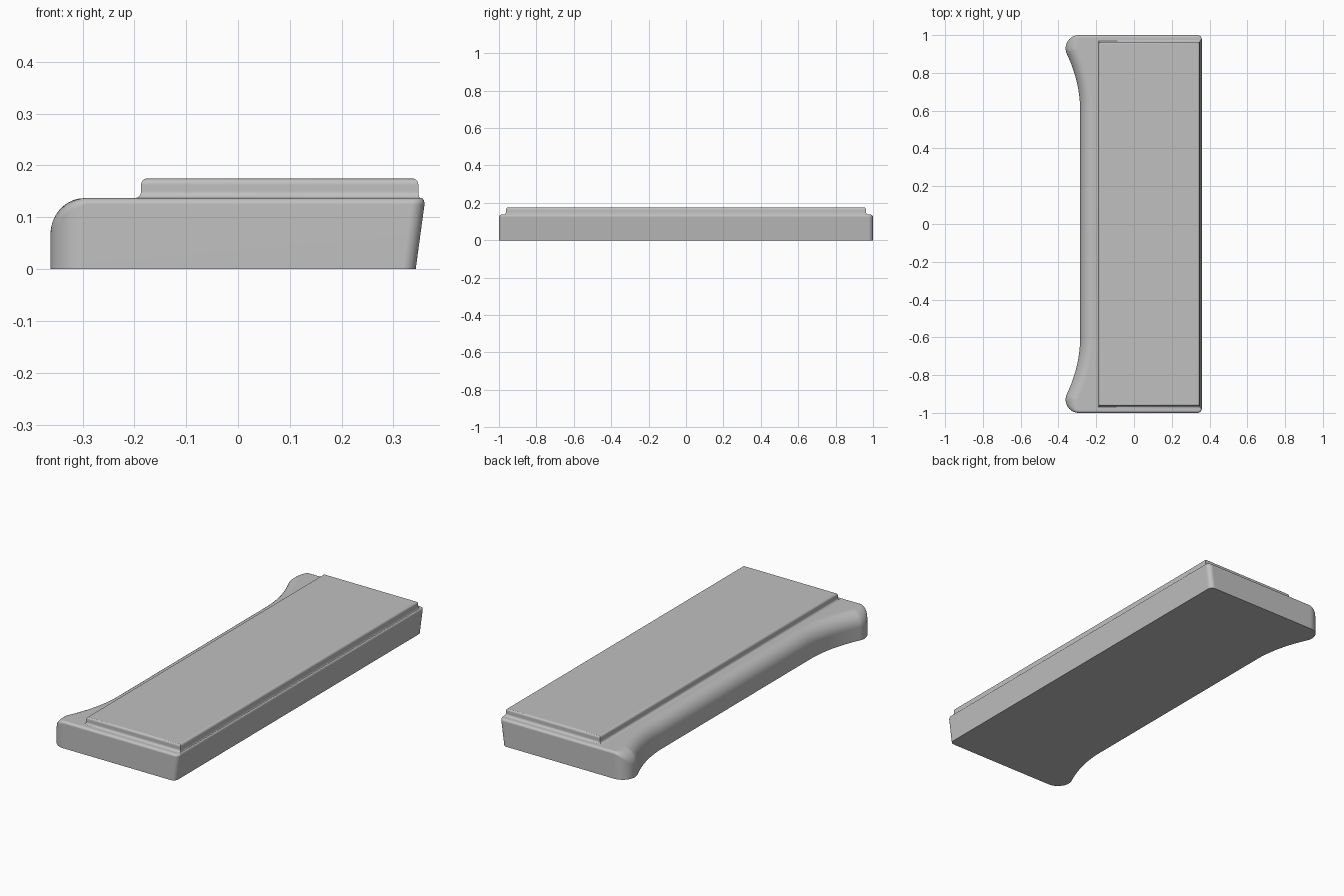
import bpy, bmesh, math

cube = bpy.data.objects.get("Cube")
if cube:
    bpy.data.objects.remove(cube, do_unlink=True)

# One plain grey material
grey = bpy.data.materials.new("mid grey")
grey.use_nodes = True
colour = (0.53, 0.53, 0.53, 1)
grey.diffuse_color = colour
grey.node_tree.nodes["Principled BSDF"].inputs["Base Color"].default_value = colour


def loft(name, rings):
    """Skin a stack of closed rings and cap both ends."""
    bm = bmesh.new()
    loops = [[bm.verts.new(p) for p in ring] for ring in rings]
    n = len(loops[0])
    for a, b in zip(loops, loops[1:]):
        for i in range(n):
            j = (i + 1) % n
            bm.faces.new((a[i], a[j], b[j], b[i]))
    bm.faces.new(loops[0][::-1])
    bm.faces.new(loops[-1])
    bmesh.ops.recalc_face_normals(bm, faces=bm.faces)
    mesh = bpy.data.meshes.new(name)
    bm.to_mesh(mesh)
    bm.free()
    mesh.materials.append(grey)
    ob = bpy.data.objects.new(name, mesh)
    bpy.context.collection.objects.link(ob)
    bpy.ops.object.select_all(action='DESELECT')
    ob.select_set(True)
    bpy.context.view_layer.objects.active = ob
    bpy.ops.object.shade_smooth_by_angle(angle=math.radians(35))
    mod = ob.modifiers.new("weighted normals", 'WEIGHTED_NORMAL')
    mod.keep_sharp = True
    return ob


# Base outline for the back half, counter-clockwise: (x, y, normal x, normal y)
def arc(cx, cy, r, start, end, steps):
    pts = []
    for i in range(steps + 1):
        a = math.radians(start + (end - start) * i / steps)
        c, s = math.cos(a), math.sin(a)
        pts.append((cx + r * c, cy + r * s, c, s))
    return pts


half = arc(0.335, 0.975, 0.025, 0, 90, 8)             # small corner
half += arc(-0.292, 0.93, 0.07, 90, 204, 20)          # flared corner
for i in range(1, 15):                                # concave sweep
    d = 0.30 * (1 - i / 14)
    slope = 2 * 0.78 * d
    k = math.hypot(1, slope)
    half.append((-0.285 - 0.78 * d * d, 0.6 + d, -1 / k, -slope / k))
outline = half + [(x, -y, nx, -ny) for x, y, nx, ny in reversed(half)]

TOP = 0.137


def fillet(x, y, nx, ny):
    """Inset in x, inset in y and drop of the rounded top edge."""
    if nx > 0:
        return 0.006, 0.014, 0.012
    if ny * y <= 0:
        return 0.066, 0.066, 0.07
    return 0.066, 0.014, 0.07 * nx * nx + 0.014 * ny * ny


def base_ring(t):
    """Ring at fillet angle t, or the floor ring when t is None."""
    ring = []
    for x, y, nx, ny in outline:
        dx, dy, dz = fillet(x, y, nx, ny)
        z = 0.0
        if t is not None:
            f = 1 - math.cos(t)
            x, y = x - nx * dx * f, y - ny * dy * f
            z = TOP - dz * (1 - math.sin(t))
        if x > 0.3:                                   # undercut long wall
            x += 0.017 * min(0, z / 0.125 - 1)
        ring.append((x, y, z))
    return ring


STEPS = 10
angles = [math.pi / 2 * i / STEPS for i in range(STEPS + 1)]
loft("base", [base_ring(None)] + [base_ring(t) for t in angles])


# Raised plate: cove at the foot, rounded rim on top
def plate_ring(off, z):
    right = 0.348 + (off * 0.35 if off > 0 else off)
    left, end = -0.187 - off, 0.963 + off
    return [(right, -end, z), (right, end, z), (left, end, z), (left, -end, z)]


levels = [(0.013, 0.130)]
levels += [(0.013 * (1 - math.sin(t)), TOP + 0.013 * (1 - math.cos(t))) for t in angles]
levels += [(-0.012 * (1 - math.cos(t)), 0.163 + 0.012 * math.sin(t)) for t in angles]
loft("raised_plate", [plate_ring(o, z) for o, z in levels])
